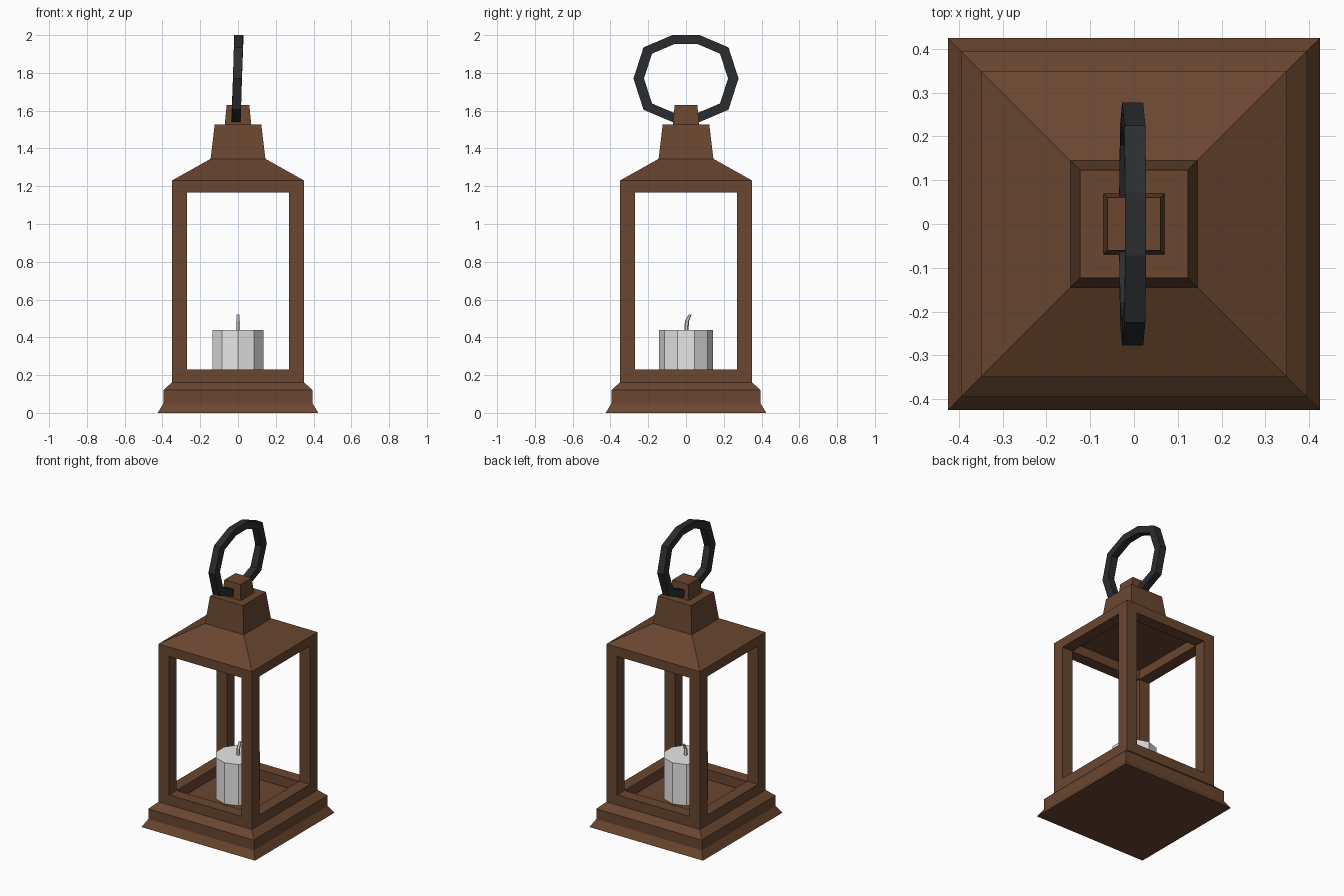
import bpy, bmesh, math
from mathutils import Vector

if "Cube" in bpy.data.objects:
    bpy.data.objects.remove(bpy.data.objects["Cube"])


def material(name, rgb):
    m = bpy.data.materials.new(name)
    m.diffuse_color = (*rgb, 1)
    m.use_nodes = True
    m.node_tree.nodes["Principled BSDF"].inputs["Base Color"].default_value = m.diffuse_color
    return m


BROWN = material("brown_metal", (0.144, 0.062, 0.029))
BLACK = material("dark_iron", (0.024, 0.026, 0.028))
WAX = material("pale_wax", (0.8, 0.8, 0.8))


def loft(name, rings, mat, closed=False):
    """Skin a list of equal-length vertex rings; cap the ends unless closed."""
    bm = bmesh.new()
    vs = [[bm.verts.new(p) for p in r] for r in rings]
    n = len(vs[0])
    pairs = list(zip(vs, vs[1:])) + ([(vs[-1], vs[0])] if closed else [])
    for a, b in pairs:
        for i in range(n):
            j = (i + 1) % n
            bm.faces.new((a[i], a[j], b[j], b[i]))
    if not closed:
        bm.faces.new(vs[0][::-1])
        bm.faces.new(vs[-1])
    bmesh.ops.recalc_face_normals(bm, faces=bm.faces)
    me = bpy.data.meshes.new(name)
    bm.to_mesh(me)
    bm.free()
    me.materials.append(mat)
    ob = bpy.data.objects.new(name, me)
    bpy.context.collection.objects.link(ob)
    return ob


def square(h, z):
    return [(-h, -h, z), (h, -h, z), (h, h, z), (-h, h, z)]


def box(name, x0, x1, y0, y1, z0, z1, mat):
    return loft(name, [[(x0, y0, z), (x1, y0, z), (x1, y1, z), (x0, y1, z)]
                       for z in (z0, z1)], mat)


def polygon(r, n, z, y=0.0):
    return [(r * math.sin(2 * math.pi * i / n), y - r * math.cos(2 * math.pi * i / n), z)
            for i in range(n)]


# Stepped base, roof with chimney, and top knob
loft("base", [square(h, z) for h, z in
              ((0.425, 0), (0.395, 0.05), (0.395, 0.12), (0.35, 0.162))], BROWN)
loft("roof", [square(h, z) for h, z in
              ((0.35, 1.23), (0.145, 1.345), (0.123, 1.528))], BROWN)
loft("knob", [square(h, z) for h, z in ((0.07, 1.528), (0.06, 1.63))], BROWN)

# Corner posts
O, I = 0.35, 0.27
for sx in (-1, 1):
    for sy in (-1, 1):
        xs, ys = sorted((sx * I, sx * O)), sorted((sy * I, sy * O))
        box("corner_post", *xs, *ys, 0.162, 1.23, BROWN)

# Lower and upper rails on all four sides
for z0, z1, label in ((0.162, 0.23, "lower_rail"), (1.167, 1.23, "upper_rail")):
    for s in (-1, 1):
        a, b = sorted((s * I, s * O))
        box(label, -I, I, a, b, z0, z1, BROWN)
        box(label, a, b, -I, I, z0, z1, BROWN)

# Ten-sided candle and bent wick
loft("candle", [polygon(0.142, 10, z) for z in (0.162, 0.44)], WAX)
loft("wick", [polygon(0.011, 6, 0.435, 0.002), polygon(0.011, 6, 0.485, 0.005),
              polygon(0.008, 6, 0.52, 0.022)], WAX)

# Carrying ring: ten-sided, slightly leaning
quarter = [(0.278, 0), (0.225, 0.165), (0.072, 0.23)]
half = quarter + [(-y, z) for y, z in quarter[::-1]]
path = half + [(y, -z) for y, z in half[-2:0:-1]]
rings = []
for y, z in path:
    iy, iz = y * 0.80, z * 0.80
    lean = -0.003 + 0.03 * z
    rings.append([(lean + dx, py, 1.77 + pz) for dx, py, pz in
                  ((-0.024, y, z), (0.024, y, z), (0.024, iy, iz), (-0.024, iy, iz))])
loft("carrying_ring", rings, BLACK, closed=True)
